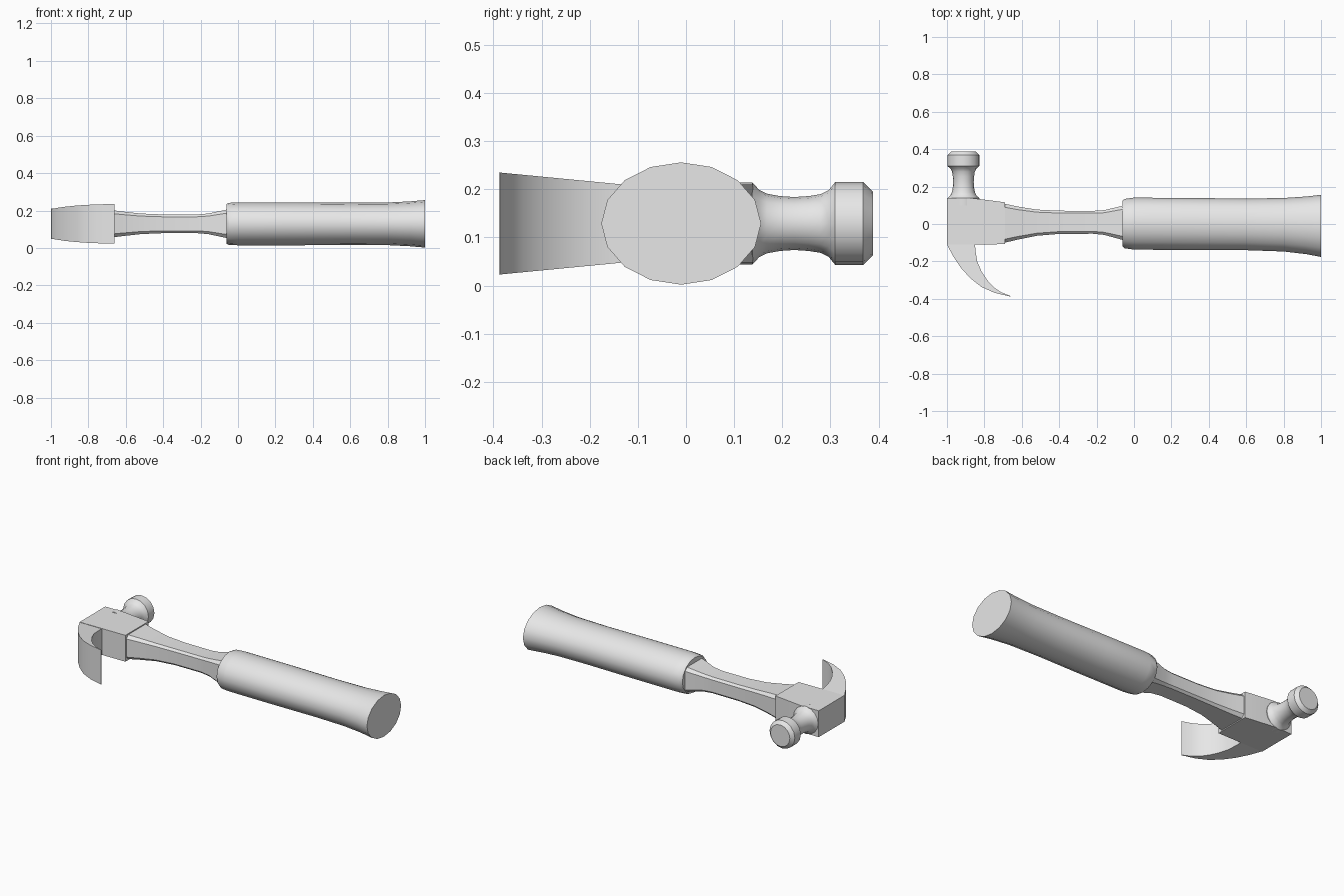
import bpy, bmesh, math

cube = bpy.data.objects.get("Cube")
if cube:
    bpy.data.objects.remove(cube, do_unlink=True)

steel = bpy.data.materials.new("plain grey")
steel.use_nodes = True
steel.diffuse_color = (0.8, 0.8, 0.8, 1)
steel.node_tree.nodes["Principled BSDF"].inputs["Base Color"].default_value = (0.8, 0.8, 0.8, 1)

ZC = 0.129  # height of the centre plane


def loft(name, rings, angle=30):
    """Skin a list of equal-length point rings and cap both ends."""
    bm = bmesh.new()
    loops = [[bm.verts.new(p) for p in ring] for ring in rings]
    n = len(loops[0])
    for a, b in zip(loops, loops[1:]):
        for i in range(n):
            j = (i + 1) % n
            bm.faces.new((a[i], a[j], b[j], b[i]))
    bm.faces.new(loops[0])
    bm.faces.new(loops[-1])
    bmesh.ops.recalc_face_normals(bm, faces=bm.faces)
    mesh = bpy.data.meshes.new(name)
    bm.to_mesh(mesh)
    bm.free()
    mesh.materials.append(steel)
    obj = bpy.data.objects.new(name, mesh)
    bpy.context.collection.objects.link(obj)
    bpy.ops.object.select_all(action='DESELECT')
    obj.select_set(True)
    bpy.context.view_layer.objects.active = obj
    bpy.ops.object.shade_smooth_by_angle(angle=math.radians(angle))
    return obj


def circle(n):
    return [(math.cos(2 * math.pi * i / n), math.sin(2 * math.pi * i / n)) for i in range(n)]


# Grip: oval sections along x (x, centre y, half width, half height)
grip = [(-0.062, 0.002, 0.122, 0.106), (-0.05, 0.002, 0.132, 0.112),
        (0.0, 0.002, 0.139, 0.115), (0.3, 0.0, 0.139, 0.115),
        (0.6, -0.002, 0.138, 0.113), (0.8, -0.004, 0.143, 0.114),
        (0.92, -0.007, 0.154, 0.120), (1.0, -0.01, 0.166, 0.127)]
loft("grip", [[(x, cy + hy * c, ZC + hz * s) for c, s in circle(16)]
              for x, cy, hy, hz in grip])

# Neck: chamfered rectangles along x, pinched in the middle
neck = [(-0.70, 0.004, 0.106, 0.076), (-0.62, 0.005, 0.088, 0.066),
        (-0.52, 0.007, 0.070, 0.055), (-0.40, 0.009, 0.062, 0.050),
        (-0.22, 0.009, 0.061, 0.050), (-0.16, 0.008, 0.066, 0.055),
        (-0.05, 0.006, 0.094, 0.078)]


def chamfered(x, cy, hy, hz):
    c = 0.25 * hz
    quarter = [(hy, hz - c), (hy - c, hz)]
    pts = quarter + [(-y, z) for y, z in reversed(quarter)]
    pts += [(-y, -z) for y, z in pts]
    return [(x, cy + y, ZC + z) for y, z in pts]


loft("neck", [chamfered(*s) for s in neck], 25)

# Head block: outline in plan, extruded in z
outline = [(-1, -0.11), (-0.69, -0.108), (-0.69, 0.116), (-0.87, 0.139), (-1, 0.139)]
loft("head_block", [[(x, y, ZC + s * 0.081) for x, y in outline] for s in (-1, 1)])

# Claw: curved wedge that widens towards its tip (outer point, inner point)
claw = [((-1.0, -0.10), (-0.85, -0.10)), ((-0.995, -0.12), (-0.848, -0.14)),
        ((-0.965, -0.175), (-0.838, -0.20)), ((-0.925, -0.235), (-0.815, -0.255)),
        ((-0.875, -0.29), (-0.785, -0.30)), ((-0.815, -0.337), (-0.75, -0.338)),
        ((-0.745, -0.368), (-0.712, -0.364)), ((-0.661, -0.388), (-0.660, -0.385))]


def wedge(outer, inner):
    pts = []
    for (x, y), signs in ((outer, (-1, 1)), (inner, (1, -1))):
        h = 0.079 + (-0.11 - y) / 0.278 * 0.027
        pts += [(x, y, ZC + s * h) for s in signs]
    return pts


loft("claw", [wedge(*s) for s in claw])

# Striking poll: turned profile along y (y, radius)
poll = [(0.10, 0.085), (0.138, 0.085), (0.152, 0.070), (0.168, 0.062),
        (0.195, 0.057), (0.225, 0.055), (0.255, 0.057), (0.28, 0.061),
        (0.296, 0.069), (0.310, 0.086), (0.368, 0.086), (0.388, 0.066)]
loft("striking_poll", [[(-0.912 + r * c, y, ZC + r * s) for c, s in circle(16)]
                       for y, r in poll])
